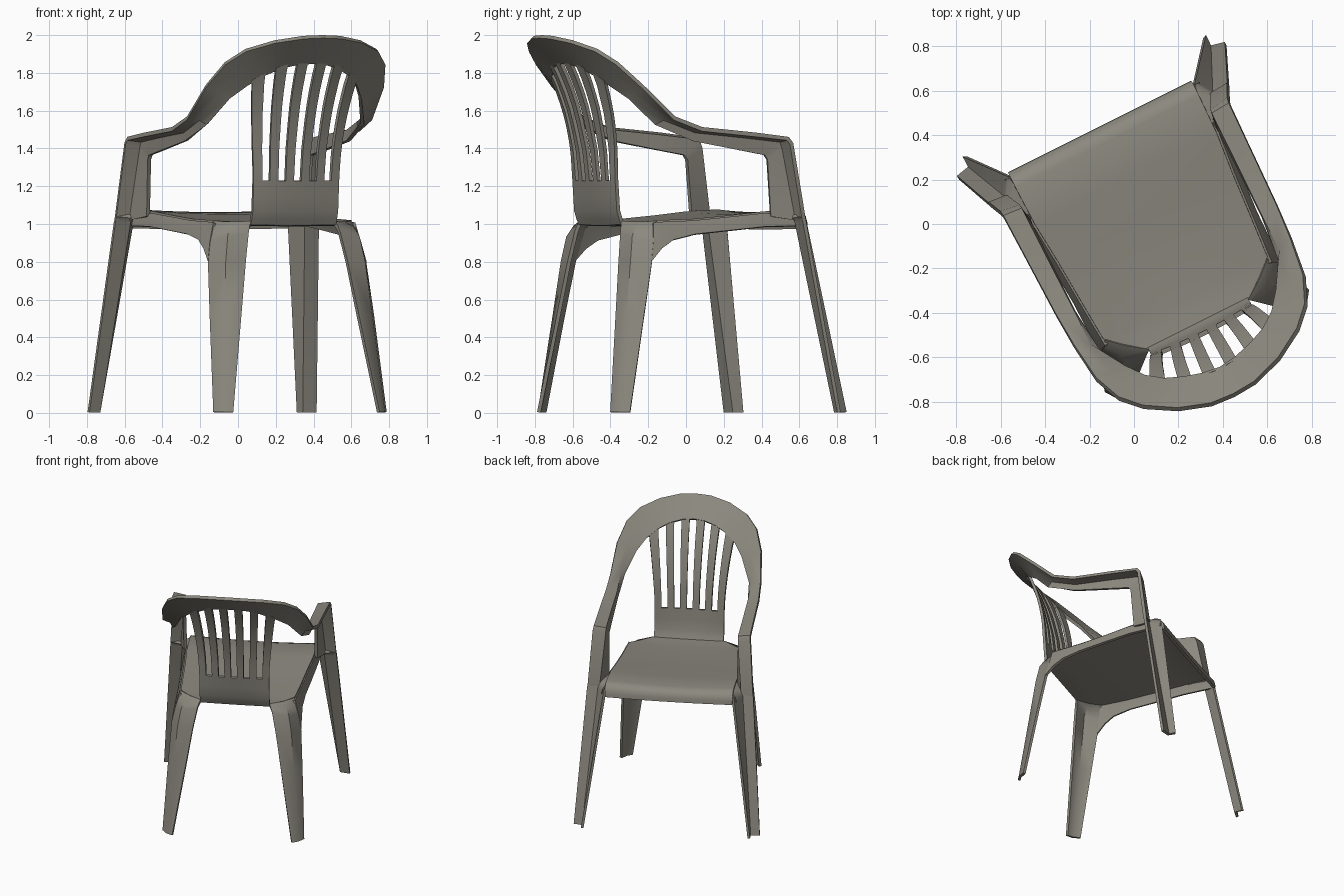
import bpy, bmesh, math
from mathutils import Matrix

# chair is designed facing +y, symmetric in x, then turned as a whole
PLACE = Matrix.Translation((0.052, 0.026, 0)) @ Matrix.Rotation(math.atan2(1, 2), 4, 'Z')

plastic = bpy.data.materials.new("taupe plastic")
plastic.diffuse_color = (0.26, 0.248, 0.21, 1)


def lerp(table, t):
    """Piecewise linear lookup in (key, value) pairs, keys increasing."""
    if t <= table[0][0]:
        return table[0][1]
    for (a, va), (b, vb) in zip(table, table[1:]):
        if t <= b:
            return va + (vb - va) * (t - a) / (b - a)
    return table[-1][1]


def sheet(name, rows, thick=0.02, skip=lambda r, c: False, angle=40):
    """Skin a grid of points, mirror it across x and give it thickness."""
    bm = bmesh.new()
    vs = [[bm.verts.new(p) for p in row] for row in rows]
    for r in range(len(rows) - 1):
        for c in range(len(rows[0]) - 1):
            if not skip(r, c):
                bm.faces.new((vs[r][c], vs[r][c + 1], vs[r + 1][c + 1], vs[r + 1][c]))
    loose = [v for v in bm.verts if not v.link_faces]
    bmesh.ops.delete(bm, geom=loose, context='VERTS')
    bmesh.ops.recalc_face_normals(bm, faces=bm.faces)
    me = bpy.data.meshes.new(name)
    bm.to_mesh(me)
    bm.free()
    me.materials.append(plastic)
    ob = bpy.data.objects.new(name, me)
    bpy.context.collection.objects.link(ob)
    m = ob.modifiers.new("mirror", 'MIRROR')
    m.use_clip = True
    s = ob.modifiers.new("thickness", 'SOLIDIFY')
    s.thickness = thick
    s.offset = 0
    bpy.ops.object.select_all(action='DESELECT')
    ob.select_set(True)
    bpy.context.view_layer.objects.active = ob
    bpy.ops.object.convert(target='MESH')
    bpy.ops.object.shade_smooth_by_angle(angle=math.radians(angle))
    ob.matrix_world = PLACE
    return ob


# seat: front lip, dished surface, narrowing to the backrest
seat_prof = [(.452, .972, .46), (.449, 1.0, .461), (.441, 1.025, .462), (.422, 1.043, .462),
             (.385, 1.053, .462), (.2, 1.042, .458), (0, 1.022, .44), (-.2, 1.005, .427),
             (-.4, .998, .413), (-.46, .998, .345), (-.535, 1.003, .25)]
seat_rows = []
for v, z, w in seat_prof:
    lift = 0.07 if -.42 < v < .44 else 0.03
    seat_rows.append([(w * f, v, z + lift * (w * f) ** 2) for f in (0, .25, .5, .75, .92, 1)])
sheet("seat", seat_rows, angle=60)

# side skirts under the seat edge, deepening towards the back legs
skirt = [(.44, .462, 1.045, .48, .99), (.2, .458, 1.054, .475, .985), (0, .44, 1.034, .465, .965),
         (-.2, .427, 1.015, .452, .945), (-.33, .418, 1.01, .45, .915),
         (-.39, .413, 1.008, .455, .87), (-.43, .411, 1.005, .46, .80)]
sheet("side_skirt", [[(a, v, za), ((a + b) / 2 + .003, v - (.014 if v < -.35 else 0), (za + zb) / 2),
                      (b, v - (.035 if v < -.4 else .01 if v < -.35 else 0), zb)]
                     for v, a, za, b, zb in skirt])

# back legs: angled channel growing out of the cut seat corner
sheet("back_leg", [
    [(.245, -.53, 1.008), (.328, -.472, 1.004), (.405, -.405, 1.008)],
    [(.258, -.538, .985), (.362, -.505, .985), (.418, -.425, .975)],
    [(.27, -.545, .95), (.385, -.535, .93), (.436, -.439, .906)],
    [(.30, -.57, .80), (.407, -.556, .80), (.46, -.46, .80)],
    [(.345, -.61, .52), (.43, -.592, .52), (.478, -.515, .52)],
    [(.43, -.685, .003), (.472, -.66, .003), (.505, -.612, .003)]])

# front legs: stepped section, outer strip runs up into the arm post
sheet("front_leg", [
    [(.673, .54, .003), (.605, .556, .003), (.603, .612, .003)],
    [(.602, .372, 1.01), (.52, .365, 1.01), (.468, .448, .985)],
    [(.599, .367, 1.03), (.517, .357, 1.03), (.462, .44, 1.04)],
    [(.597, .363, 1.045), (.515, .34, 1.04), (.455, .40, 1.058)],
    [(.515, .34, 1.042), (.48, .25, 1.045), (.45, .25, 1.055)]],
    skip=lambda r, c: r == 3 and c == 0)

# arm post, armrest and top rail as one sweep: outer edge, crease, inner edge
outer = [(.60, .37, 1.02), (.572, .31, 1.425), (.568, .29, 1.452), (.563, .1, 1.473),
         (.555, -.21, 1.502), (.545, -.37, 1.56), (.523, -.55, 1.73), (.471, -.672, 1.85),
         (.389, -.755, 1.92), (.255, -.834, 1.965), (.11, -.882, 1.988), (0, -.89, 1.992)]
inner = [(.472, .235, 1.04), (.477, .212, 1.34), (.478, .195, 1.365), (.48, .05, 1.39),
         (.48, -.23, 1.44), (.458, -.44, 1.53), (.385, -.558, 1.67), (.32, -.638, 1.74),
         (.25, -.688, 1.79), (.165, -.722, 1.83), (.08, -.745, 1.85), (0, -.755, 1.855)]
crease = [(.519, .365, 1.02), (.487, .30, 1.40), (.485, .285, 1.44), (.485, .08, 1.462),
          (.482, -.22, 1.49), (.482, -.40, 1.555)]
rail = []
for i, (o, n) in enumerate(zip(outer, inner)):
    mid = crease[i] if i < len(crease) else tuple((a + b) / 2 for a, b in zip(o, n))
    if i >= len(crease):
        mid = (mid[0], mid[1] - .004, mid[2] + .004)
    rail.append([o, mid, n])
sheet("arm_and_top_rail", rail, 0.023)

# backrest: solid lower panel, then fanned slats up to the rail
depth = [(1.0, -.53), (1.06, -.558), (1.23, -.58), (1.4, -.6), (1.6, -.648),
         (1.74, -.698), (1.86, -.758), (1.9, -.778)]
rail_z = [(0, 1.87), (.08, 1.865), (.165, 1.845), (.25, 1.805), (.32, 1.755)]
cols = (0, .085, .275, .445, .635, .805, 1)
BASE = [1.0, 1.03, 1.07, 1.15, 1.23]


def back_point(f, z, w):
    s = f * w
    return (s, lerp(depth, z) + 0.5 * s * s * min(1, max(0, (z - 1) * 2)), z)


back = [[back_point(f, z, .252) for f in cols] for z in BASE]
STEPS = 8
for k in range(1, STEPS + 1):
    t = k / STEPS
    w = .252 + .056 * t ** 1.5
    back.append([back_point(f, 1.23 + (lerp(rail_z, f * w) - 1.23) * t, w) for f in cols])
sheet("backrest_slats", back, 0.02,
      skip=lambda r, c: r >= len(BASE) - 1 and c % 2 == 0)
